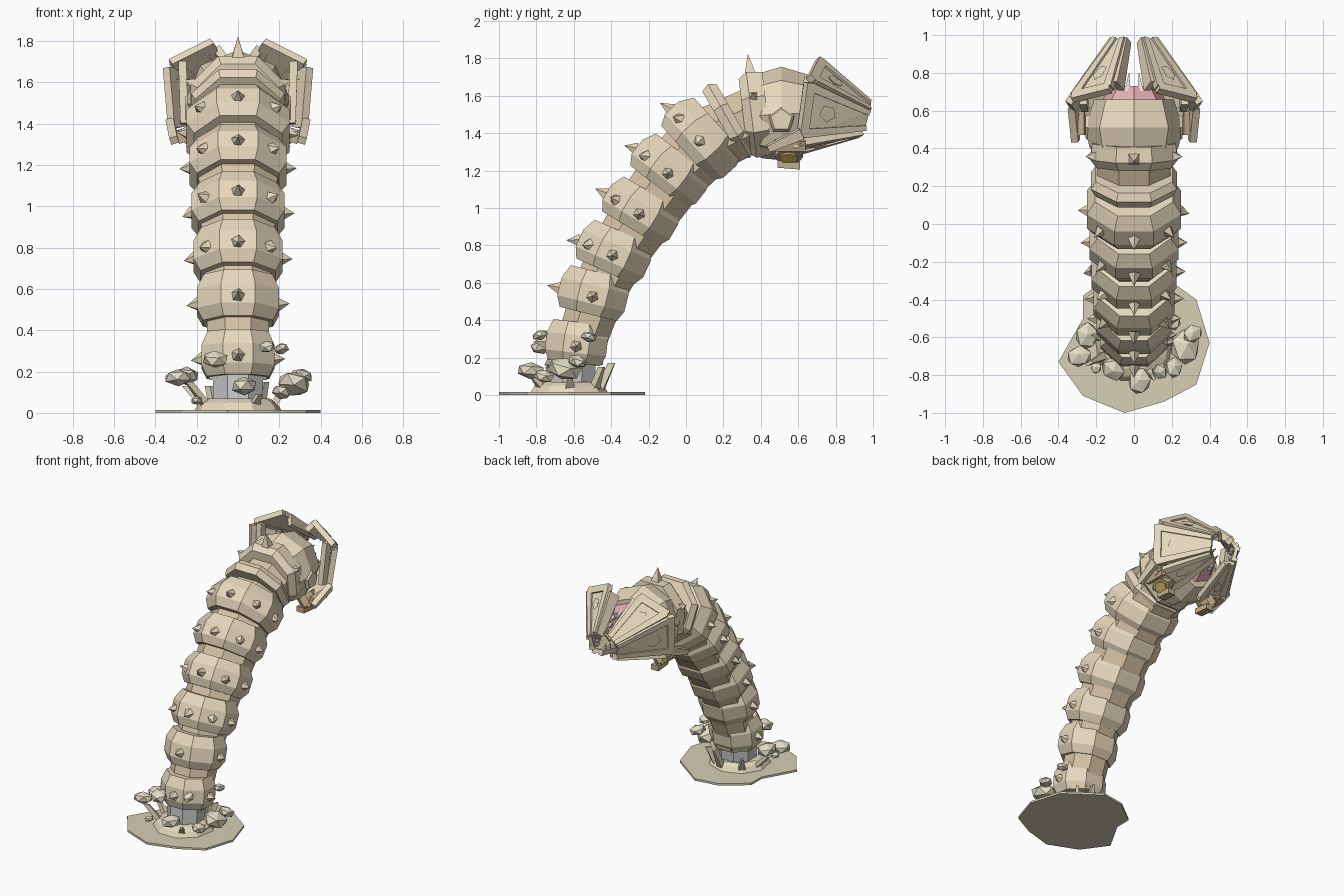
import bpy, bmesh, math, random
from mathutils import Vector as V

if "Cube" in bpy.data.objects:
    bpy.data.objects.remove(bpy.data.objects["Cube"])
random.seed(4)


def mat(name, *c):
    m = bpy.data.materials.new(name)
    m.diffuse_color = (*c, 1)
    m.use_nodes = True
    m.node_tree.nodes["Principled BSDF"].inputs["Base Color"].default_value = m.diffuse_color
    return m


HIDE = mat("hide", .8, .69, .51)
INNER = mat("inner", .68, .55, .38)
SAND = mat("sand", .68, .62, .46)
ROCK = mat("rock", .76, .71, .56)
PINK = mat("mouth", .78, .42, .45)
IVORY = mat("ivory", .78, .78, .74)
RIM = mat("rim", .55, .42, .26)
GOLD = mat("gold", .8, .6, .15)
X = V((1, 0, 0))


def make(name, verts, faces, m=None):
    me = bpy.data.meshes.new(name)
    me.from_pydata([tuple(v) for v in verts], [], faces)
    bm = bmesh.new()
    bm.from_mesh(me)
    bmesh.ops.recalc_face_normals(bm, faces=bm.faces)
    bm.to_mesh(me)
    bm.free()
    o = bpy.data.objects.new(name, me)
    bpy.context.collection.objects.link(o)
    if m:
        me.materials.append(m)
    return o


def hull(name, pts, m):
    bm = bmesh.new()
    for p in pts:
        bm.verts.new(p)
    bmesh.ops.convex_hull(bm, input=bm.verts)
    bmesh.ops.dissolve_limit(bm, angle_limit=.02, verts=bm.verts, edges=bm.edges)
    me = bpy.data.meshes.new(name)
    bm.to_mesh(me)
    bm.free()
    o = bpy.data.objects.new(name, me)
    bpy.context.collection.objects.link(o)
    me.materials.append(m)
    return o


def dorsal(t):
    return V((0, -t.z, t.y))


def loft(name, rings, m, n=8, off=.5, wide=1.0):
    # rings: (centre, tangent, radius); capped at both ends
    vs = []
    for c, t, r in rings:
        for k in range(n):
            a = (k + off) * math.tau / n
            vs.append(c + r * (math.cos(a) * dorsal(t) + wide * math.sin(a) * X))
    fs = [(i * n + k, i * n + (k + 1) % n, (i + 1) * n + (k + 1) % n, (i + 1) * n + k)
          for i in range(len(rings) - 1) for k in range(n)]
    fs += [tuple(range(n)), tuple(range(len(vs) - n, len(vs)))]
    return make(name, vs, fs, m)


def spike(name, base, d, r, length, m=HIDE, n=5):
    d = d.normalized()
    u = d.orthogonal().normalized()
    w = d.cross(u)
    vs = [base + r * (math.cos(k * math.tau / n) * u + math.sin(k * math.tau / n) * w) for k in range(n)]
    vs.append(base + d * length)
    make(name, vs, [(k, (k + 1) % n, n) for k in range(n)] + [tuple(range(n))], m)


# body rings: y, z of centre, tangent y, z, radius, half length
SEGS = [(-.585, .28, .12, 1, .178, .11), (-.495, .545, .25, 1, .2, .115), (-.385, .765, .45, 1, .215, .115),
        (-.24, .985, .6, 1, .225, .11), (-.085, 1.2, .78, 1, .235, .11), (.085, 1.37, 1, .9, .25, .115)]
centres = [V((0, -.6, .16))]
tangents = [V((0, 0, 1))]
for i, (y, z, ty, tz, r, h) in enumerate(SEGS):
    c, t = V((0, y, z)), V((0, ty, tz)).normalized()
    centres.append(c)
    tangents.append(t)
    loft(f"body_ring_{i + 1}", [(c - t * h, t, r * .85), (c - t * h * .5, t, r), (c + t * h * .35, t, r),
                                (c + t * h, t, r * .83)], HIDE, wide=1.08)
    # back and side thorns
    for ang in ((0, 90, -90) if i < 2 else (0, 46, -46, 90, -90)):
        a = math.radians(ang)
        d = math.cos(a) * dorsal(t) + math.sin(a) * X
        b = math.cos(a) * dorsal(t) + 1.08 * math.sin(a) * X
        spike(f"thorn_{i + 1}", c + b * r * .9 - t * .02, d - t * random.uniform(-.1, .5),
              .036, .055 if ang else .07)

# inner tube joining the rings
centres.append(V((0, .36, 1.5)))
tangents.append(V((0, 1, .15)).normalized())
rad = [.14, .145, .155, .17, .185, .195, .2, .19]
loft("inner_tube", [(c - dorsal(t) * .025, t, r) for c, t, r in zip(centres, tangents, rad)], INNER, wide=1.08)

# loose neck band and head collar
t = V((0, .87, .5)).normalized()
c = V((0, .23, 1.465))
loft("neck_band", [(c - t * .045, t, .225), (c, t, .245), (c + t * .04, t, .22)], HIDE)
t = V((0, .98, .12)).normalized()
c = V((0, .37, 1.5))
loft("head_collar", [(c - t * .065, t, .215), (c - t * .02, t, .25), (c + t * .065, t, .24)], HIDE)
for a in (0, 1.15, -1.15):
    d = math.cos(a) * dorsal(t) + math.sin(a) * X
    spike("collar_thorn", c + d * .225, d, .04, .1 if a == 0 else .055, n=4)

# faceted skull
y = V((0, 1, 0))
loft("skull", [(V((0, .33, 1.48)), y, .18), (V((0, .41, 1.495)), y, .23), (V((0, .51, 1.505)), y, .25),
               (V((0, .66, 1.505)), y, .205)], HIDE, off=0, wide=1.03)
loft("mouth_lining", [(V((0, .655, 1.51)), y, .17), (V((0, .73, 1.52)), y, .12)], PINK, off=0)
for k in range(10):
    a = k * math.tau / 10
    d = V((math.cos(a), 0, math.sin(a)))
    spike("tooth", V((0, .7, 1.52)) + d * .11, y - d * .25, .022, .11, IVORY, 4)


def bar(name, a, b, n, wd, m=HIDE, taper=.6):
    # square beam from a to b, standing on the surface with normal n
    s = (b - a).cross(n).normalized() * wd
    n = n.normalized() * .03
    hull(name, [p + f * i * s + j * n for p, f in ((a, 1), (b, taper))
                for i in (-1, 1) for j in (-.5, .8)], m)


def petal(name, a, b, ta, tb):
    # jaw plate: base edge a-b, tip edge ta-tb, with framing beams and a hump
    mid = (a + b + ta + tb) / 4
    n = (b - a).cross(ta + tb - a - b).normalized()
    if n.dot(mid - V((0, .72, 1.5))) < 0:
        n = -n
    hull(name, [p + s * n for p in (a, b, ta, tb) for s in (-.012, .012)], HIDE)
    bar(name + "_base_beam", a, b, n, .026, taper=1)
    bar(name + "_edge_beam", a.lerp(b, .07), ta.lerp(tb, .1), n, .024)
    bar(name + "_edge_beam", b.lerp(a, .07), tb.lerp(ta, .1), n, .024)
    core = a.lerp(b, .5).lerp((ta + tb) / 2, .33)
    hull(name + "_scale", [core + n * .022 + (b - a) * .16 * math.cos(k * 1.257) +
                           (ta + tb - a - b) * .07 * math.sin(k * 1.257) for k in range(5)] +
         [core - n * .005 + (b - a) * .02, core + n * .01], HIDE)
    for f in (.4, .65, .88):
        for p, q in ((a, ta), (b, tb)):
            e = p.lerp(q, f).lerp(mid, .15)
            spike(name + "_tooth", e, -n + y * .3, .018, .06, IVORY, 4)


for s, side in ((1, "right"), (-1, "left")):
    def P(x, yy, z):
        return V((x * s, yy, z))
    petal(f"upper_jaw_{side}", P(.12, .72, 1.78), P(.32, .67, 1.68), P(.05, .975, 1.56), P(.1, .975, 1.52))
    bar(f"crest_beam_{side}", P(.09, .73, 1.74), P(.045, .975, 1.54), P(-.8, 0, .6), .04)
    petal(f"side_jaw_{side}", P(.33, .66, 1.67), P(.305, .62, 1.38), P(.11, .975, 1.52), P(.1, .95, 1.42))
    petal(f"lower_jaw_{side}", P(.29, .6, 1.35), P(.1, .58, 1.3), P(.1, .94, 1.41), P(.05, .92, 1.4))
    # cheek guard sweeping back beside the skull
    bar(f"cheek_guard_{side}", P(.32, .62, 1.4), P(.305, .44, 1.32), P(1, 0, -.3), .03)
    bar(f"temple_beam_{side}", P(.265, .66, 1.7), P(.255, .62, 1.4), P(1, 0, 0), .028, taper=1)
    # cheek scale
    hull(f"cheek_scale_{side}", [P(.235 + d, .51 + .075 * r * math.sin(k * 1.257), 1.47 + .075 * r * math.cos(k * 1.257))
                                 for k in range(5) for d, r in ((0, 1), (.022, .8))], HIDE)
    # eye with brown rim, facing down and out
    c, d = P(.2, .55, 1.29), P(.65, 0, -.76)
    u, w = y, d.cross(y)
    for nm, r, lo, hi, m in (("eye_rim", .075, -.05, .025, RIM), ("eye", .05, 0, .036, GOLD)):
        hull(f"{nm}_{side}", [c + d * h + r * (math.cos(k * math.tau / 8) * u + .8 * math.sin(k * math.tau / 8) * w)
                              for k in range(8) for h in (lo, hi)], m)
    bar(f"eye_brow_{side}", P(.27, .47, 1.335), P(.27, .64, 1.335), P(1, 0, -.3), .028, RIM, 1)
    bar(f"chin_beam_{side}", P(.17, .49, 1.23), P(.17, .61, 1.22), P(0, 0, 1), .03, RIM, 1)

# sand patch, mound and grey core
edge = [(.4, -.63), (.33, -.85), (.16, -.94), (-.05, -1), (-.27, -.91), (-.4, -.73), (-.27, -.5),
        (-.27, -.38), (-.1, -.25), (.08, -.22), (.33, -.4)]
n = len(edge)
make("sand_patch", [(a, b, z) for z in (0, .015) for a, b in edge],
     [tuple(range(n)), tuple(range(n, 2 * n))] + [(k, (k + 1) % n, n + (k + 1) % n, n + k) for k in range(n)], SAND)
up = V((0, 0, 1))
loft("mound", [(V((0, -.63, .01)), up, .215), (V((0, -.63, .05)), up, .19), (V((0, -.62, .07)), up, .155)], HIDE, n=9)
loft("core", [(V((0, -.61, .05)), up, .13), (V((0, -.6, .2)), up, .13)], None)

# flying rocks: x, y, z, radius
ROCKS = [(-.25, -.59, .18, .065), (-.29, -.7, .17, .06), (.27, -.65, .14, .085), (.21, -.52, .31, .04),
         (.21, -.76, .1, .05), (.03, -.83, .13, .065), (-.11, -.77, .26, .06), (.14, -.78, .32, .04),
         (-.2, -.76, .06, .03), (.31, -.58, .18, .05)]
for rx, ry, rz, r in ROCKS:
    bpy.ops.mesh.primitive_ico_sphere_add(subdivisions=1, radius=r, location=(rx, ry, rz),
                                          rotation=(random.uniform(-.3, .3), random.uniform(-.3, .3), random.uniform(0, 3)))
    o = bpy.context.object
    o.name = "rock"
    o.scale = (1.2, 1, .7)
    o.data.materials.append(ROCK)
# thin shards leaning out of the mound: angle, reach, height
for a, reach, h in ((0, .07, .1), (.9, .05, .12), (1.4, .06, .14), (2.3, .05, .1), (3.0, .09, .1),
                    (3.6, .1, .12), (5.2, .05, .06)):
    d = V((math.cos(a), math.sin(a), 0))
    b = V((0, -.62, .03)) + d * .16
    bar("shard", b, b + d * reach + up * h, d, .025, SAND, .3)
